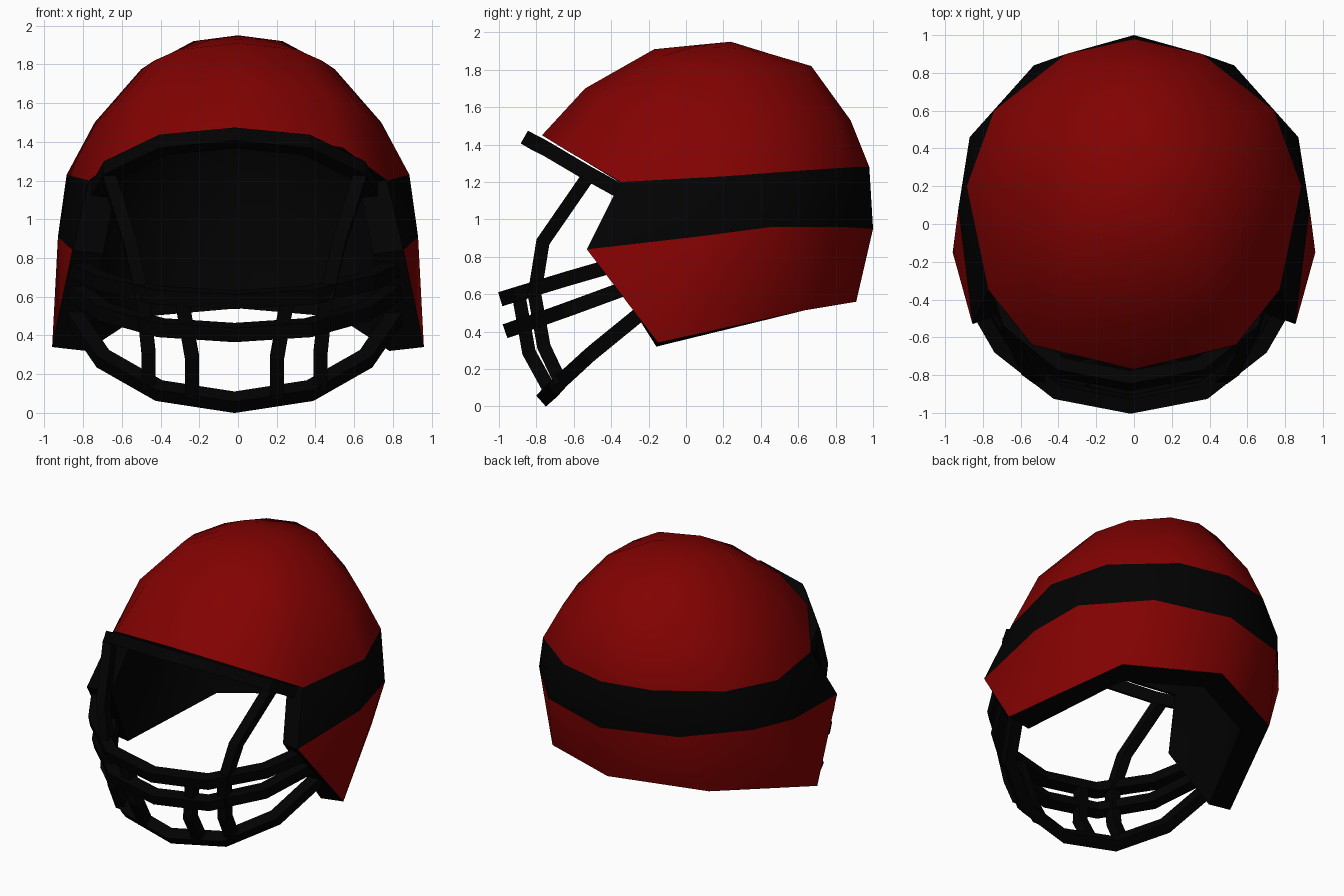
import bpy, bmesh
from mathutils import Vector

cube = bpy.data.objects.get("Cube")
if cube:
    bpy.data.objects.remove(cube, do_unlink=True)


def material(name, color):
    m = bpy.data.materials.new(name)
    m.use_nodes = True
    m.diffuse_color = color
    bsdf = m.node_tree.nodes["Principled BSDF"]
    bsdf.inputs["Base Color"].default_value = color
    bsdf.inputs["Roughness"].default_value = 0.6
    return m


RED = material("deep red", (0.225, 0.0005, 0.0005, 1))
BLACK = material("black", (0.0005, 0.0005, 0.0005, 1))


def add_object(name, bm, mats):
    mesh = bpy.data.meshes.new(name)
    bm.to_mesh(mesh)
    bm.free()
    for m in mats:
        mesh.materials.append(m)
    ob = bpy.data.objects.new(name, mesh)
    bpy.context.collection.objects.link(ob)
    return ob


# Shell: half rows running from the front, around the side, to the back
rim = [(0, -.77, 1.45), (.54, -.64, 1.37), (.77, -.35, 1.2), (.885, .2, 1.23),
       (.74, .6, 1.26), (.36, .9, 1.28), (0, .98, 1.28)]
band_edge = [(.855, -.53, .84), (.93, .08, .91), (.87, .46, .96), (.53, .84, .96), (0, 1, .95)]
jaw_edge = [(.96, -.15, .34), (.635, .64, .515), (0, .91, .56)]
CENTRE = .2


def dome_row(width, front, side_z, back):
    """Scale the rim to a higher row; front and back are (y, z) on the centre line."""
    row = []
    for x, y, _ in rim:
        end, reach = (front, rim[0][1]) if y < CENTRE else (back, rim[-1][1])
        n = (y - CENTRE) / (reach - CENTRE)
        row.append((x / rim[3][0] * width, CENTRE + n * (end[0] - CENTRE),
                    side_z + (end[1] - side_z) * n * n))
    return row


dome_rows = [dome_row(.23, (.03, 1.93), 1.92, (.45, 1.885)),
             dome_row(.5, (-.17, 1.91), 1.775, (.67, 1.82)),
             dome_row(.74, (-.54, 1.7), 1.5, (.88, 1.53)), rim]

bm = bmesh.new()


def verts(points):
    return [bm.verts.new(p) for p in points]


def bridge(top, bottom, mat):
    """Join two rows; a corner repeated in the bottom row makes a triangle."""
    for i in range(len(top) - 1):
        corners = dict.fromkeys((top[i], bottom[i], bottom[i + 1], top[i + 1]))
        bm.faces.new(list(corners)).material_index = mat


rows = [verts(r) for r in dome_rows]
apex = bm.verts.new((0, .24, 1.95))
for a, b in zip(rows[0], rows[0][1:]):
    bm.faces.new((apex, a, b))
for top, bottom in zip(rows, rows[1:]):
    bridge(top, bottom, 0)
band = verts(band_edge)
bridge(rows[-1][2:], band, 1)
tip, corner, nape = verts(jaw_edge)
bridge(band, [tip, tip, corner, corner, nape], 0)
bmesh.ops.connect_verts(bm, verts=[tip, band[2]])

# Black lining: a smaller copy set inwards, joined to the shell along its open edges
open_edges = [e for e in bm.edges if e.is_boundary and max(v.co.x for v in e.verts) > .001]
copy = bmesh.ops.duplicate(bm, geom=bm.verts[:] + bm.edges[:] + bm.faces[:])
inner = copy["vert_map"]
lining_faces = [g for g in copy["geom"] if isinstance(g, bmesh.types.BMFace)]
for v in (g for g in copy["geom"] if isinstance(g, bmesh.types.BMVert)):
    x, y, z = v.co
    v.co = (x * .815, (y + .2) * .83 - .2, z - .02 - .14 * max(0, z - 1.2))
bmesh.ops.reverse_faces(bm, faces=lining_faces)
for e in open_edges:
    loop = e.link_loops[0]
    a, b = loop.vert, loop.link_loop_next.vert
    lining_faces.append(bm.faces.new((b, a, inner[a], inner[b])))
for f in lining_faces:
    f.material_index = 1
shell = add_object("helmet_shell", bm, [RED, BLACK])

# Mirror the half
mirror = shell.modifiers.new("mirror", "MIRROR")
mirror.use_clip = True
bpy.ops.object.select_all(action="DESELECT")
bpy.context.view_layer.objects.active = shell
shell.select_set(True)
bpy.ops.object.modifier_apply(modifier="mirror")
bpy.ops.object.shade_smooth_by_angle(angle=.7)


# Face guard: square bars swept along a path with mitred corners
GUARD_SHIFT = Vector((-.018, 0, 0))


def bar(name, path, normal, size=.078):
    pts = [Vector(p) + GUARD_SHIFT for p in path]
    n = Vector(normal).normalized()
    bm = bmesh.new()
    rings = []
    for i, p in enumerate(pts):
        a = (p - pts[max(i - 1, 0)]).normalized()
        b = (pts[min(i + 1, len(pts) - 1)] - p).normalized()
        t = (a + b).normalized()
        mitre = max(t.dot(a), t.dot(b), .6)
        s = n.cross(t).normalized() * size / 2 / mitre
        h = n * size / 2
        rings.append([bm.verts.new(p + c) for c in (s + h, h - s, -s - h, s - h)])
    for r, q in zip(rings, rings[1:]):
        for k in range(4):
            j = (k + 1) % 4
            bm.faces.new((r[k], r[j], q[j], q[k]))
    bm.faces.new(rings[0])
    bm.faces.new(rings[-1])
    bmesh.ops.recalc_face_normals(bm, faces=bm.faces)
    add_object(name, bm, [BLACK])


def flip(path):
    return [(-x, y, z) for x, y, z in path]


# Cross bars: half paths from the centre outwards
cross_bars = {
    "brow_bar": ([(0, -.83, 1.42), (.37, -.76, 1.385), (.64, -.54, 1.255), (.7, -.35, 1.15)],
                 (0, .5, .87)),
    "upper_bar": ([(0, -.955, .585), (.39, -.88, .608), (.69, -.645, .68), (.82, -.42, .745)],
                  (0, -.29, .96)),
    "middle_bar": ([(0, -.93, .415), (.38, -.855, .44), (.67, -.63, .52), (.83, -.33, .63)],
                   (0, -.33, .94)),
    "chin_bar": ([(0, -.745, .055), (.39, -.69, .115), (.68, -.51, .28), (.83, -.24, .5)],
                 (0, -.66, .75)),
}
for name, (half, normal) in cross_bars.items():
    bar(name, flip(half[:0:-1]) + half, normal)

# Upright bars on both sides
uprights = {
    "outer_upright": [(.65, -.53, 1.22), (.54, -.765, .88), (.475, -.81, .6),
                      (.445, -.76, .32), (.445, -.67, .13)],
    "inner_upright": [(.27, -.89, .57), (.22, -.84, .29), (.22, -.73, .09)],
}
for name, path in uprights.items():
    bar("left_" + name, path, (1, 0, 0), .072)
    bar("right_" + name, flip(path), (1, 0, 0), .072)
